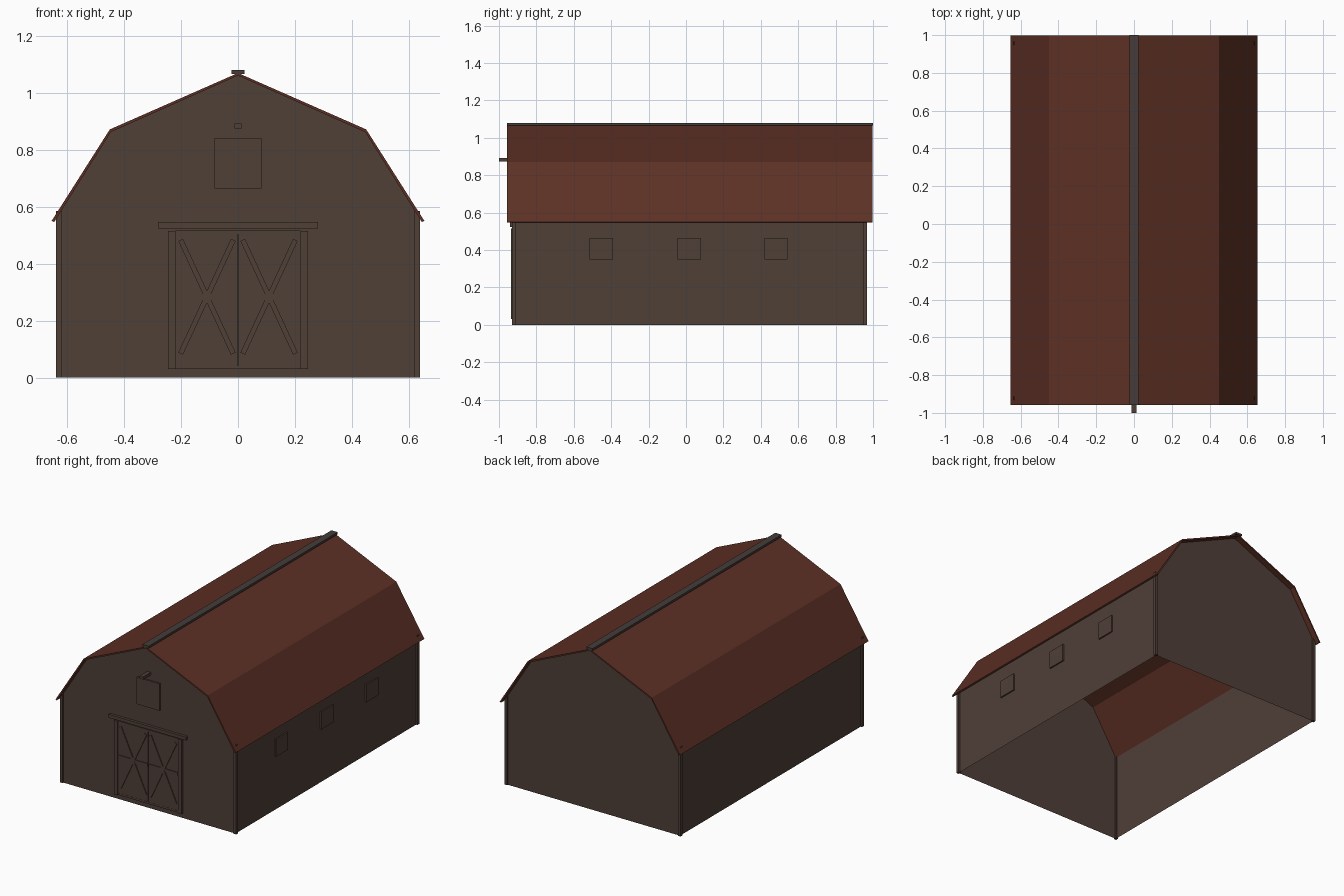
import bpy, bmesh, math
from mathutils import Matrix

if "Cube" in bpy.data.objects:
    bpy.data.objects.remove(bpy.data.objects["Cube"])


def material(name, rgb):
    m = bpy.data.materials.new(name)
    m.diffuse_color = (*rgb, 1)
    m.use_nodes = True
    m.node_tree.nodes["Principled BSDF"].inputs["Base Color"].default_value = m.diffuse_color
    return m


WOOD = material("weathered brown wood", (0.078, 0.050, 0.039))
RED = material("rust red roofing", (0.108, 0.029, 0.018))
GREY = material("dark grey metal", (0.058, 0.046, 0.041))


def finish(bm, name, mat):
    me = bpy.data.meshes.new(name)
    bm.to_mesh(me)
    bm.free()
    me.materials.append(mat)
    ob = bpy.data.objects.new(name, me)
    bpy.context.collection.objects.link(ob)
    return ob


def box(name, x, y, z, mat=WOOD, tilt=0):
    """Box from (min, max) ranges, optionally tilted about y."""
    rng = (x, y, z)
    mid = [(a + b) / 2 for a, b in rng]
    size = [b - a for a, b in rng]
    bm = bmesh.new()
    bmesh.ops.create_cube(bm, size=1, matrix=Matrix.Translation(mid)
                          @ Matrix.Rotation(tilt, 4, 'Y')
                          @ Matrix.Diagonal((*size, 1)))
    return finish(bm, name, mat)


def prism(name, pts, y0, y1, mat, open_bottom=False):
    """Profile in x-z run along y; open_bottom leaves out the floor face."""
    bm = bmesh.new()
    a = [bm.verts.new((x, y0, z)) for x, z in pts]
    b = [bm.verts.new((x, y1, z)) for x, z in pts]
    bm.faces.new(a)
    bm.faces.new(b[::-1])
    n = len(pts)
    for i in range(n):
        j = (i + 1) % n
        if open_bottom and pts[i][1] == 0 and pts[j][1] == 0:
            continue
        bm.faces.new((a[j], a[i], b[i], b[j]))
    bmesh.ops.recalc_face_normals(bm, faces=bm.faces[:])
    return finish(bm, name, mat)


def shell(name, pts, y0, y1, mat):
    """Side walls and two gables, with no floor and no top."""
    ob = prism(name, pts, y0, y1, mat, open_bottom=True)
    bm = bmesh.new()
    bm.from_mesh(ob.data)
    tops = [f for f in bm.faces if abs(f.normal.z) > 0.1]
    bmesh.ops.delete(bm, geom=tops, context='FACES_ONLY')
    bm.to_mesh(ob.data)
    bm.free()


FRONT, BACK = -0.922, 0.959

# Walls
half = [(0.628, 0), (0.628, 0.582), (0.447, 0.864)]
shell("walls", half + [(0, 1.062)] + [(-x, z) for x, z in half[::-1]], FRONT, BACK, WOOD)

# Gambrel roof
outer = [(0.654, 0.55), (0.45, 0.871)]
inner = [(0.645, 0.546), (0.446, 0.862)]
flip = lambda p: [(-x, z) for x, z in p]
prism("gambrel_roof", outer + [(0, 1.069)] + flip(outer[::-1])
      + flip(inner) + [(0, 1.06)] + inner[::-1], -0.957, 0.997, RED)
box("ridge_cap", (-0.023, 0.023), (-0.957, 1.0), (1.066, 1.08), GREY)

# Corner posts
for s in (-1, 1):
    for y in (-0.931, 0.948):
        box("corner_post", sorted((s * 0.62, s * 0.638)), (y, y + 0.019), (0, 0.585))

# Sliding double door with frame, track and crossed braces
for s in (-1, 1):
    cx = s * 0.109
    box("door_leaf", sorted((s * 0.002, s * 0.235)), (-0.929, FRONT), (0.032, 0.51))
    box("door_stile", sorted((s * 0.22, s * 0.245)), (-0.936, FRONT), (0.03, 0.515))
    box("door_mid_rail", (cx - 0.105, cx + 0.105), (-0.934, -0.926), (0.273, 0.294))
    for t in (-1, 1):
        box("door_brace", (cx - 0.009, cx + 0.009), (-0.9355, -0.926),
            (0.0635, 0.5035), tilt=t * math.atan2(0.19, 0.41))
for z in (0.03, 0.503):
    box("door_rail", (-0.22, 0.22), (-0.930, FRONT), (z, z + 0.013))
box("door_track", (-0.28, 0.28), (-0.94, FRONT), (0.524, 0.546))

# Hay loft door and hoist beam
box("loft_door", (-0.083, 0.083), (-0.932, FRONT), (0.663, 0.84))
box("hoist_beam", (-0.013, 0.013), (-1.0, FRONT), (0.874, 0.892))

# Shuttered windows on the right side only
for y in (-0.453, 0.017, 0.482):
    box("side_window", (0.628, 0.637), (y - 0.062, y + 0.062), (0.35, 0.465))
